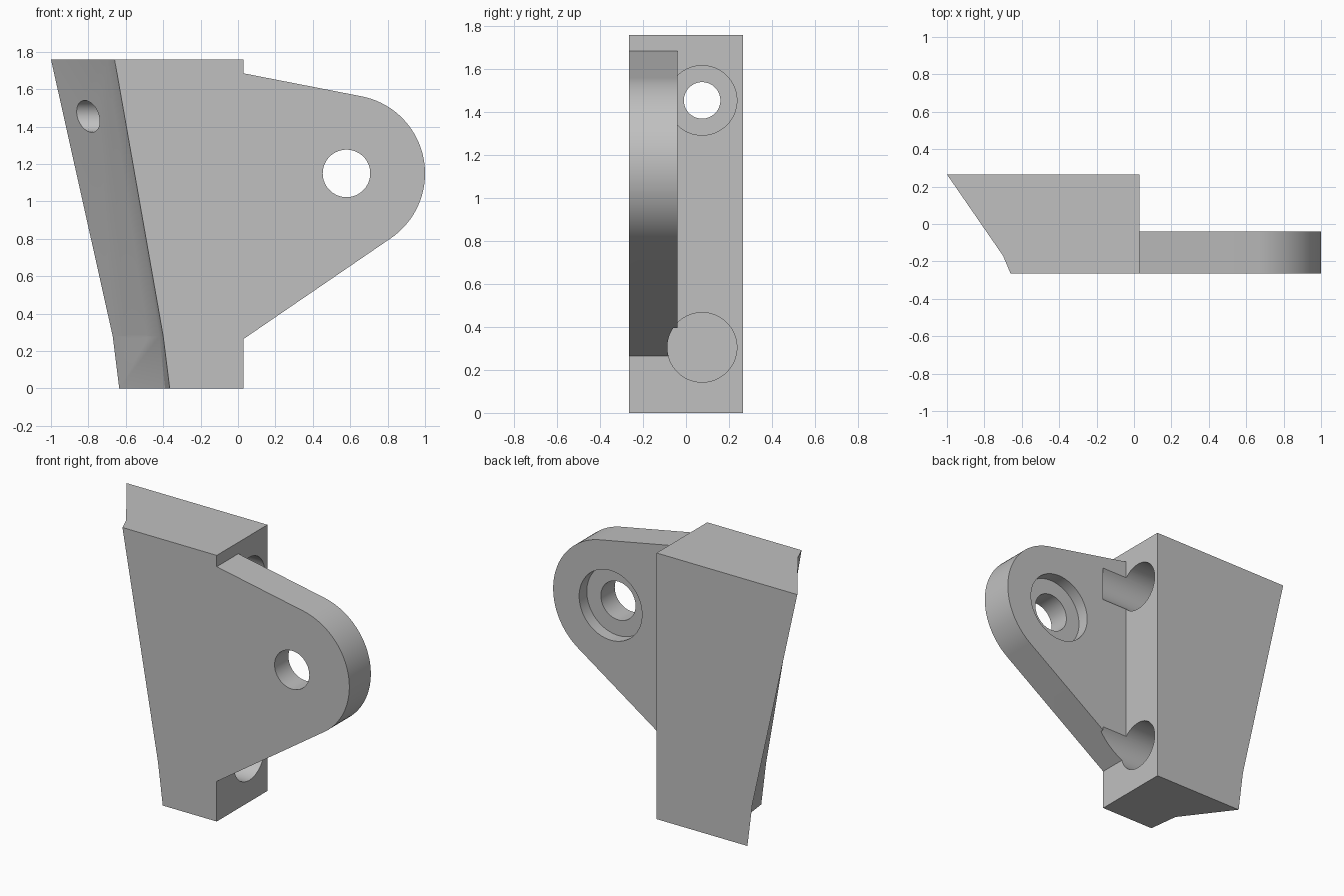
import bpy, bmesh, math
from mathutils import Matrix

cube = bpy.data.objects.get("Cube")
if cube:
    bpy.data.objects.remove(cube, do_unlink=True)

grey = bpy.data.materials.new("plain_grey")
grey.use_nodes = True
colour = (0.53, 0.53, 0.53, 1)
grey.diffuse_color = colour
grey.node_tree.nodes["Principled BSDF"].inputs["Base Color"].default_value = colour

FRONT, BACK, RIGHT = -0.265, 0.265, 0.03


def make_object(name, bm):
    bmesh.ops.recalc_face_normals(bm, faces=bm.faces)
    mesh = bpy.data.meshes.new(name)
    bm.to_mesh(mesh)
    bm.free()
    mesh.materials.append(grey)
    obj = bpy.data.objects.new(name, mesh)
    bpy.context.collection.objects.link(obj)
    return obj


def loft(name, rings):
    """Skin a stack of matching rings and cap both ends."""
    bm = bmesh.new()
    loops = [[bm.verts.new(p) for p in ring] for ring in rings]
    n = len(loops[0])
    for a, b in zip(loops, loops[1:]):
        for i in range(n):
            j = (i + 1) % n
            bm.faces.new((a[i], a[j], b[j], b[i]))
    bm.faces.new(loops[0])
    bm.faces.new(loops[-1])
    bmesh.ops.triangulate(bm, faces=[f for f in bm.faces if len(f.verts) == 4])
    return make_object(name, bm)


def cylinder(name, radius, start, end, centre, axis):
    """Cylinder from start to end along the x or y axis."""
    bm = bmesh.new()
    bmesh.ops.create_cone(bm, cap_ends=True, segments=64, radius1=radius,
                          radius2=radius, depth=end - start)
    mid = (start + end) / 2
    if axis == "X":
        m = Matrix.Translation((mid, *centre)) @ Matrix.Rotation(math.pi / 2, 4, "Y")
    else:
        m = Matrix.Translation((centre[0], mid, centre[1])) @ Matrix.Rotation(math.pi / 2, 4, "X")
    bm.transform(m)
    return make_object(name, bm)


def combine(target, other, operation):
    mod = target.modifiers.new(operation, "BOOLEAN")
    mod.operation, mod.solver, mod.object = operation, "EXACT", other
    bpy.context.view_layer.objects.active = target
    bpy.ops.object.modifier_apply(modifier=mod.name)
    bpy.data.objects.remove(other, do_unlink=True)


# Mounting block: slanted left side defined by back, crease and front points
levels = [
    (0.0, -0.635, (-0.39, -0.06), -0.365),
    (0.28, -0.67, (-0.42, -0.10), -0.40),
    (1.76, -1.0, (-0.70, -0.17), -0.66),
]
bracket = loft("bracket", [
    [(RIGHT, FRONT, z), (RIGHT, BACK, z), (back, BACK, z), (*crease, z), (front, FRONT, z)]
    for z, back, crease, front in levels])

# Rounded lug plate on the right
cx, cz, r = 0.58, 1.15, 0.42
outline = [(-0.1, 0.265), (RIGHT, 0.265)]
for i in range(41):
    a = math.radians(-55.5 + (78 + 55.5) * i / 40)
    outline.append((cx + r * math.cos(a), cz + r * math.sin(a)))
outline += [(RIGHT, 1.685), (-0.1, 1.685)]
lug = loft("lug", [[(x, y, z) for x, z in outline] for y in (FRONT, -0.04)])
combine(bracket, lug, "UNION")

# Pivot hole with a shallow recess at the back
combine(bracket, cylinder("pivot_hole", 0.127, -0.5, 0.2, (cx, cz), "Y"), "DIFFERENCE")
combine(bracket, cylinder("pivot_recess", 0.23, -0.12, 0.1, (cx, cz), "Y"), "DIFFERENCE")

# Screw holes with wide pockets opening to the right
for z in (0.305, 1.455):
    combine(bracket, cylinder("screw_hole", 0.085, -1.3, 0.1, (0.075, z), "X"), "DIFFERENCE")
    combine(bracket, cylinder("screw_pocket", 0.162, -0.25, 0.22, (0.075, z), "X"), "DIFFERENCE")

bpy.ops.object.select_all(action="DESELECT")
bracket.select_set(True)
bpy.context.view_layer.objects.active = bracket
bpy.ops.object.shade_smooth_by_angle(angle=math.radians(20))
